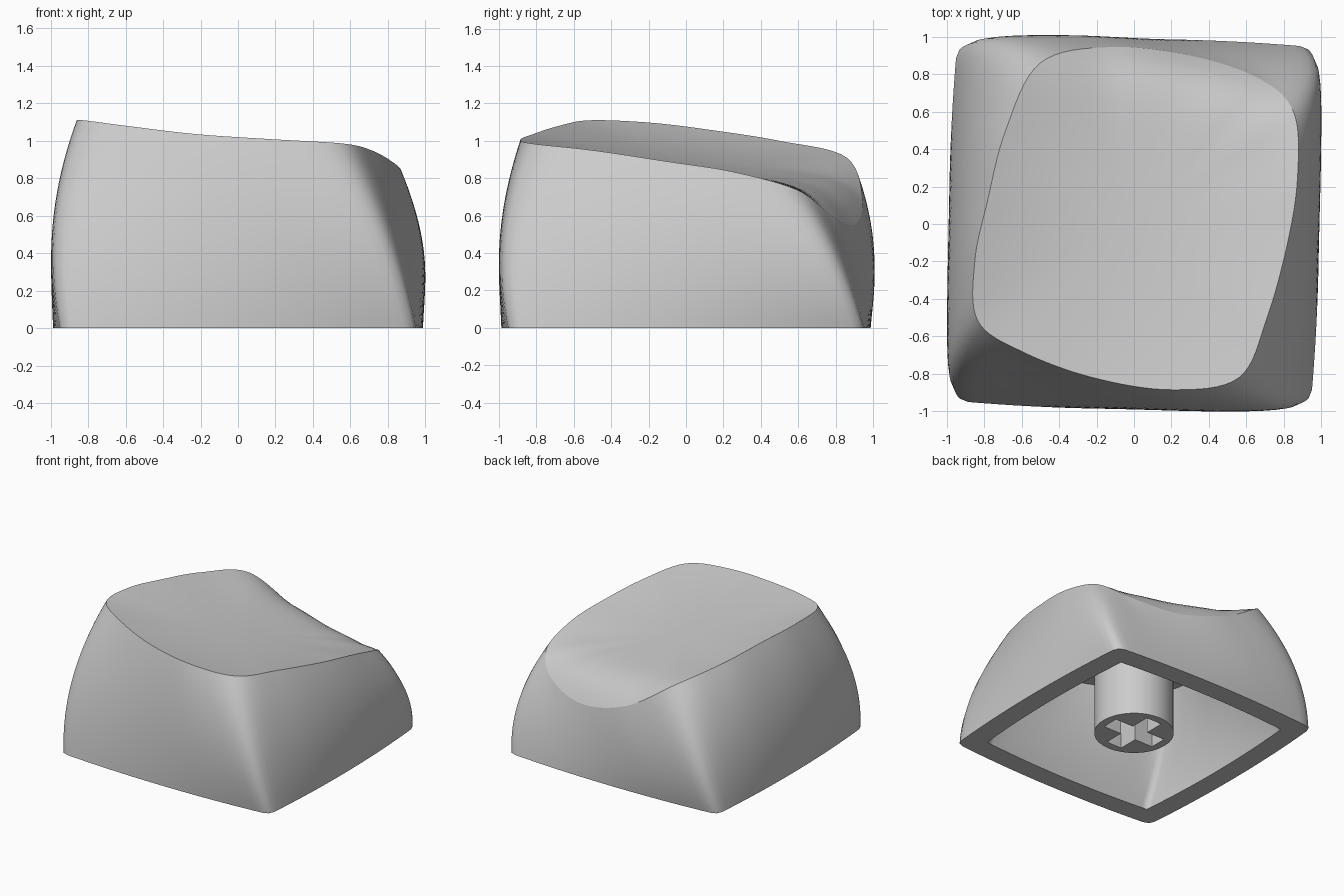
import bpy, bmesh, math
from mathutils import Vector, Matrix

if "Cube" in bpy.data.objects:
    bpy.data.objects.remove(bpy.data.objects["Cube"], do_unlink=True)

grey = bpy.data.materials.new("plain grey")
grey.use_nodes = True
colour = (0.6, 0.6, 0.6, 1)
grey.diffuse_color = colour
grey.node_tree.nodes["Principled BSDF"].inputs["Base Color"].default_value = colour

SIDE = 32            # columns per side
COLS = SIDE * 4
RINGS = 20           # rings up the wall and across the dish

# Edge of the dish, counterclockwise, four points per side from the front -x corner
RIM = [(-.835, -.515, 1.11), (-.60, -.68, 1.08), (-.22, -.82, 1.035), (.20, -.885, 1.007),
       (.56, -.82, .985), (.71, -.50, .95), (.82, -.10, .89), (.873, .25, .835),
       (.855, .59, .74), (.68, .77, .61), (.32, .895, .55), (-.12, .945, .67),
       (-.50, .86, .91), (-.685, .50, 1.0), (-.783, .12, 1.06), (-.85, -.2, 1.098)]


def turn(degrees):
    return Matrix.Rotation(math.radians(degrees), 3, 'Z')


def rim_point(i):
    """Closed smooth spline through the rim points."""
    step = COLS // len(RIM)
    k, t = i // step, (i % step) / step
    a, b, c, d = (Vector(RIM[(k + j) % len(RIM)]) for j in (-1, 0, 1, 2))
    return b + (c - a) * t / 2 + (2*a - 5*b + 4*c - d) * t*t / 2 + (3*b - a - 3*c + d) * t**3 / 2


def foot_point(i):
    """Square footprint with softly bowed sides."""
    side, u = i // SIDE, (i % SIDE) / SIDE
    half = .945
    p = Vector((half * (2*u - 1), -half - .17 * u * (1 - u), 0))
    return turn(90 * side) @ p


def soften(ring, passes):
    """Round the corners of a ring."""
    for _ in range(passes):
        ring = [(ring[i-1] + ring[i] * 2 + ring[(i+1) % COLS]) / 4 for i in range(COLS)]
    return ring


def dish_height(p):
    """Tilted trough that rolls off towards the back."""
    q = turn(12) @ p
    return .89 - .12 * (p.x + p.y) + .12 * q.x**2 - .34 * max(q.y, 0)**8


def dish_ring(s):
    ring = []
    for r in rim:
        p = r * s
        p.z = dish_height(p) + (r.z - dish_height(r)) * s**3
        ring.append(p)
    return ring


def wall_ring(t, foot, bulge, edge):
    """Ring at fraction t of a bowed wall from foot to edge."""
    ring = []
    for b, c, r in zip(foot, bulge, edge):
        middle = Vector((c.x, c.y, r.z / 2))
        ring.append(b * (1-t)**2 + middle * 2*t*(1-t) + r * t*t)
    return ring


def ceiling_point(r):
    p = turn(-3) @ r * .78
    p.z = .69 - .12 * (p.x + p.y)
    return p


def finish(name, bm):
    bmesh.ops.recalc_face_normals(bm, faces=bm.faces)
    mesh = bpy.data.meshes.new(name)
    bm.to_mesh(mesh)
    bm.free()
    obj = bpy.data.objects.new(name, mesh)
    bpy.context.collection.objects.link(obj)
    mesh.materials.append(grey)
    return obj


rim = [rim_point(i) for i in range(COLS)]
square = [foot_point(i) for i in range(COLS)]
bulge = [turn(-6.5) @ p * 1.028 for p in soften(square, 6)]
ceiling = [ceiling_point(r) for r in rim]
inner_foot = [p * .83 for p in square]
inner_bulge = [turn(-1) @ p * .76 for p in bulge]

# Cap: dish, outer wall, foot, then the hollow underside
steps = [k / RINGS for k in range(RINGS + 1)]
shell = [dish_ring(s) for s in steps[1:-1]]
shell += [wall_ring(t, soften(square, 1), bulge, rim) for t in reversed(steps)]
shell += [wall_ring(t, inner_foot, inner_bulge, ceiling) for t in steps]
bm = bmesh.new()
rings = [[bm.verts.new(p) for p in ring] for ring in shell]
for lower, upper in zip(rings, rings[1:]):
    for i in range(COLS):
        j = (i + 1) % COLS
        bm.faces.new((lower[i], lower[j], upper[j], upper[i]))
bm.faces.new(rings[-1])
centre = bm.verts.new((0, 0, dish_height(Vector((0, 0, 0)))))
for i in range(COLS):
    bm.faces.new((rings[0][i], rings[0][(i + 1) % COLS], centre))

# Smooth everywhere except at the dish edge, the foot and the ceiling
for face in bm.faces:
    face.smooth = True
for index in (RINGS - 1, 2 * RINGS - 1, 2 * RINGS, 3 * RINGS):
    ring = rings[index]
    for i in range(COLS):
        bm.edges.get((ring[i], ring[(i + 1) % COLS])).smooth = False
finish("cap_shell", bm)

# Stem: round post under the dish
low, high = .025, .78
bm = bmesh.new()
bmesh.ops.create_cone(bm, cap_ends=True, segments=32, radius1=.3, radius2=.3, depth=high - low,
                      matrix=Matrix.Translation((0, 0, (high + low) / 2)))
stem = finish("stem", bm)

# Cross-shaped socket cut into the stem
arm, half = .235, .07
bm = bmesh.new()
outline = []
for k in range(4):
    for x, y in ((arm, -half), (arm, half), (half, half)):
        outline.append(bm.verts.new(turn(90 * k) @ Vector((x, y, -.1))))
face = bm.faces.new(outline)
top = bmesh.ops.extrude_face_region(bm, geom=[face])["geom"]
bmesh.ops.translate(bm, vec=(0, 0, .6), verts=[v for v in top if isinstance(v, bmesh.types.BMVert)])
cutter = finish("socket_cutter", bm)
cutter.hide_render = True

bpy.ops.object.select_all(action='DESELECT')
stem.select_set(True)
bpy.context.view_layer.objects.active = stem
cut = stem.modifiers.new("socket", 'BOOLEAN')
cut.operation = 'DIFFERENCE'
cut.solver = 'EXACT'
cut.object = cutter
bpy.ops.object.modifier_apply(modifier=cut.name)
bpy.data.objects.remove(cutter, do_unlink=True)
bpy.ops.object.shade_smooth_by_angle(angle=math.radians(30))
